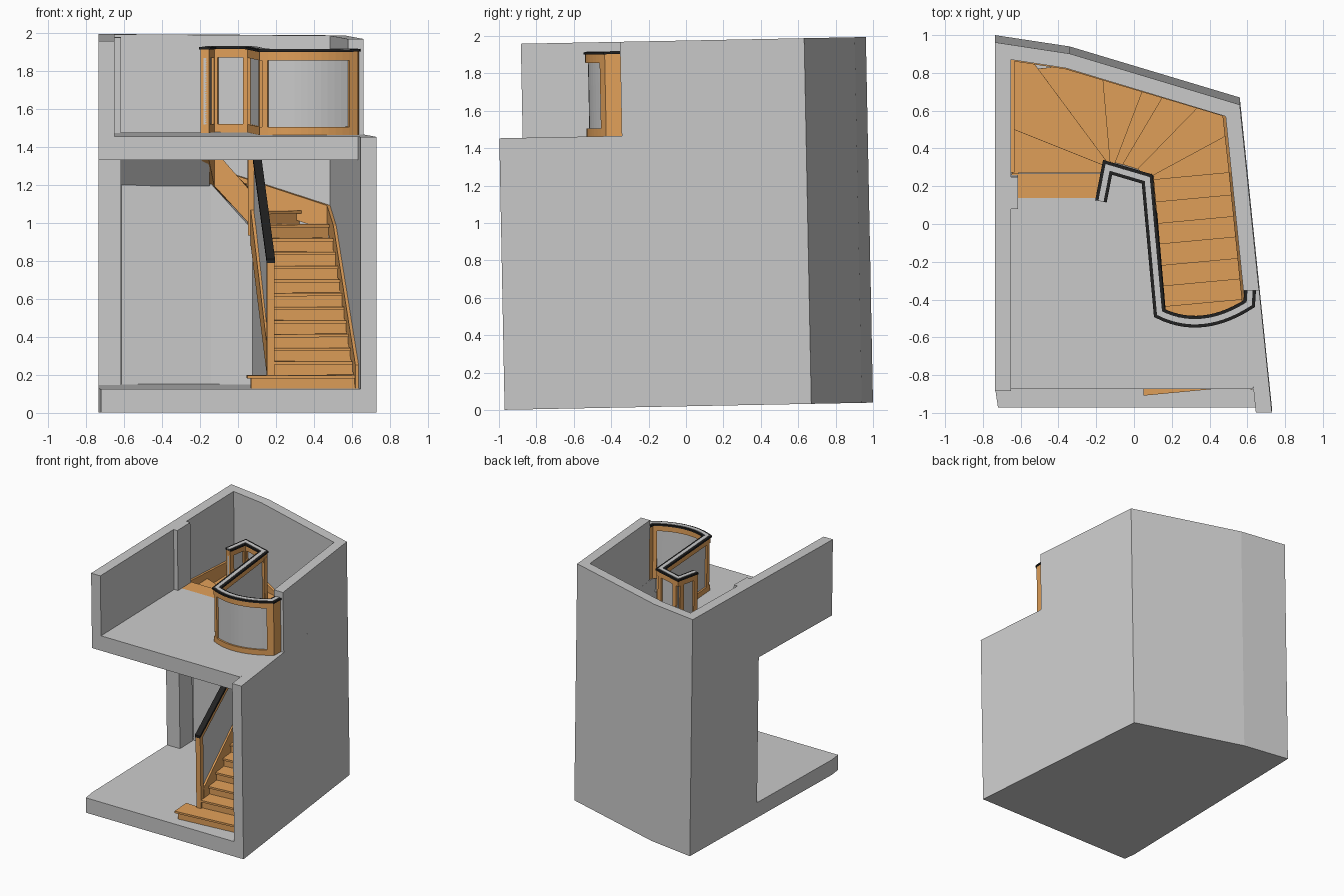
import bpy, bmesh, math
from mathutils import Vector, Matrix

if "Cube" in bpy.data.objects:
    bpy.data.objects.remove(bpy.data.objects["Cube"])

# the whole model leans very slightly forward
TILT = Matrix.Translation((0, 0, 0.02)) @ Matrix.Rotation(math.asin(0.0195), 4, 'X')


def material(name, rgb):
    m = bpy.data.materials.new(name)
    m.diffuse_color = (*rgb, 1)
    m.use_nodes = True
    m.node_tree.nodes["Principled BSDF"].inputs["Base Color"].default_value = m.diffuse_color
    return m


WOOD = material("wood", (0.75, 0.35, 0.10))
BLACK = material("black", (0.015, 0.015, 0.015))


def finish(name, bm, mat=None):
    bmesh.ops.recalc_face_normals(bm, faces=bm.faces)
    bm.transform(TILT)
    me = bpy.data.meshes.new(name)
    bm.to_mesh(me)
    bm.free()
    ob = bpy.data.objects.new(name, me)
    bpy.context.collection.objects.link(ob)
    if mat:
        me.materials.append(mat)
    return ob


def prism(name, pts, z0, z1, mat=None):
    """Vertical extrusion of a plan outline."""
    bm = bmesh.new()
    f = bm.faces.new([bm.verts.new((x, y, z0)) for x, y in pts])
    top = bmesh.ops.extrude_face_region(bm, geom=[f])["geom"]
    for v in top:
        if isinstance(v, bmesh.types.BMVert):
            v.co.z = z1
    return finish(name, bm, mat)


def band(name, pts, th, mat=None):
    """Upright mitred strip along (x, y, z_low, z_high) points."""
    bm, rings = bmesh.new(), []
    P = [Vector(p[:2]) for p in pts]
    for i, (x, y, lo, hi) in enumerate(pts):
        dirs = []
        if i > 0:
            dirs.append((P[i] - P[i - 1]).normalized())
        if i < len(P) - 1:
            dirs.append((P[i + 1] - P[i]).normalized())
        t = sum(dirs, Vector((0, 0))).normalized()
        n = Vector((-t.y, t.x)) * (th / 2 / max(0.4, t.dot(dirs[0])))
        rings.append([bm.verts.new((x + s * n.x, y + s * n.y, z))
                      for s, z in ((1, lo), (1, hi), (-1, hi), (-1, lo))])
    for a, b in zip(rings, rings[1:]):
        for k in range(4):
            bm.faces.new((a[k], a[(k + 1) % 4], b[(k + 1) % 4], b[k]))
    bm.faces.new(rings[0])
    bm.faces.new(rings[-1])
    return finish(name, bm, mat)


def lerp(a, b, t):
    return (a[0] + (b[0] - a[0]) * t, a[1] + (b[1] - a[1]) * t)


def wall_x(y):
    return 0.645 - (y + 0.97) * 0.1014


FLOOR, CEIL, UPPER, TOP = 0.125, 1.327, 1.452, 1.955
RAIL_TOP = 1.89

# ---- building shell
outer_back = [(-0.735, 1.0), (-0.34, 0.94), (0.56, 0.67)]
inner_back = [(0.485, 0.608), (-0.36, 0.863), (-0.65, 0.908)]
prism("lower_floor", outer_back + [(0.73, -0.97), (-0.72, -0.97), (-0.735, -0.87)], 0, FLOOR)
prism("lower_walls", outer_back + [(0.73, -0.97), (0.645, -0.97)] + inner_back +
      [(-0.65, 0.288), (-0.615, 0.288), (-0.615, 0.118), (-0.735, 0.118)], FLOOR, UPPER)
prism("upper_walls", outer_back + [(0.662, -0.315), (0.579, -0.315)] + inner_back +
      [(-0.65, 0.288), (-0.615, 0.288), (-0.615, 0.118), (-0.65, 0.118),
       (-0.65, -0.845), (-0.735, -0.845)], UPPER, TOP)

# ---- upper floor with stairwell edge following the balustrade
a, c, b = (0.135, -0.435), (0.36, -0.546), (0.61, -0.385)
curve = [lerp(lerp(a, c, k / 14), lerp(c, b, k / 14), k / 14) for k in range(15)]
corners = [(-0.175, 0.157), (-0.14, 0.337), (0.07, 0.275)]
rail_path = corners + curve + [(0.615, -0.31)]
prism("upper_floor", [(-0.735, -0.845), (0.632, -0.845), (0.592, -0.41)] + curve[-2::-1] +
      corners[::-1] + [(-0.175, 0.165), (-0.615, 0.165), (-0.615, 0.118), (-0.735, 0.118)],
      CEIL, UPPER)

# ---- upper balustrade
def along(z0, z1, pts=rail_path):
    return [(x, y, z0, z1) for x, y in pts]


band("rail_base", along(UPPER, 1.495), 0.045, WOOD)
band("rail_top_board", along(1.845, RAIL_TOP), 0.045, WOOD)
band("rail_glass", along(1.495, 1.845), 0.016)
band("rail_cap", along(RAIL_TOP, 1.903), 0.062, BLACK)
band("rail_cap_inlay", along(1.895, 1.906), 0.028)
for p, q in zip(corners + [curve[0]], corners[1:] + [curve[0], curve[1]]):
    L = math.dist(p, q)
    band("rail_post", along(1.48, 1.86, [p, lerp(p, q, min(0.9, 0.04 / L))]), 0.045, WOOD)
    if L > 0.1:
        band("rail_post", along(1.48, 1.86, [lerp(p, q, 1 - 0.04 / L), q]), 0.045, WOOD)
band("rail_end_post", along(UPPER, RAIL_TOP, [curve[-2], curve[-1], (0.615, -0.31)]), 0.045, WOOD)

# ---- stairs: nose lines run from the well (inner) to the wall (outer)
RISE = (UPPER - FLOOR) / 19
ys = [-0.76, -0.65, -0.54, -0.43, -0.32, -0.21, -0.095, 0.015, 0.13, 0.25]
noses = [((0.05, -0.905), (wall_x(-0.85), -0.85))]
noses += [((0.09 + (0.25 - y) * 0.088, y), (wall_x(y + 0.04), y + 0.04)) for y in ys]
noses += [((0.09, 0.27), (0.497, 0.49)), ((0.02, 0.31), (0.35, 0.649)),
          ((-0.06, 0.335), (0.16, 0.706)), ((-0.10, 0.345), (0.05, 0.739)),
          ((-0.125, 0.35), (-0.165, 0.804)), ((-0.135, 0.345), (-0.54, 0.891)),
          ((-0.15, 0.335), (-0.65, 0.535)), ((-0.15, 0.295), (-0.65, 0.295)),
          ((-0.175, 0.165), (-0.615, 0.165)), ((-0.175, 0.1), (-0.615, 0.1))]
wall_corner = {12: (0.485, 0.608), 16: (-0.36, 0.863), 17: (-0.65, 0.908)}


def back_line(i, t):
    """Nose line i moved a fraction t towards the next one."""
    return [lerp(noses[i][k], noses[i + 1][k], t) for k in (0, 1)]


for i in range(1, 20):
    z = FLOOR + RISE * i
    (p, q), t = noses[i - 1], (0.14 if i < 19 else 0)
    r, s = back_line(i, t)
    mid = [wall_corner[i]] if i in wall_corner else []
    end = [(0.045, -0.74)] if i == 1 else []
    prism(f"tread_{i}", [p, q] + mid + [s, r] + end, z - 0.016, z, WOOD)
    f0, f1 = back_line(i - 1, 0.14)
    if i == 1:
        g0, g1 = (0.065, -0.75), s
    else:
        g0, g1 = back_line(i - 1, 0.28)
    prism(f"riser_{i}", [f0, f1, g1, g0], z - RISE - (0.016 if i > 1 else 0), z - 0.016, WOOD)

# ---- strings against the walls and round the well
band("wall_string", [(0.628, -0.87, FLOOR, 0.25), (0.512, 0.29, 0.83, 0.96),
                     (0.478, 0.60, 0.93, 1.06), (-0.36, 0.855, 1.2, 1.33),
                     (-0.643, 0.90, 1.28, 1.41), (-0.643, 0.30, 1.33, UPPER)], 0.02, WOOD)
band("well_string", [(0.172, -0.72, 0.19, 0.35), (0.085, 0.262, 0.87, 1.06)], 0.04, WOOD)
band("well_string_turn", [(0.075, 0.262, 0.96, 1.14), (-0.14, 0.327, 1.17, 1.36),
                          (-0.175, 0.16, 1.32, 1.45)], 0.04, WOOD)

# ---- enclosed space below the stairs
band("under_stair_wall", [(-0.615, 0.31, FLOOR, 1.18), (-0.14, 0.325, FLOOR, 1.18),
                          (0.09, 0.262, FLOOR, 0.94), (0.172, -0.72, FLOOR, 0.22)], 0.03)
bm = bmesh.new()
ends = [[bm.verts.new((x, y, z)) for y, z in
         ((0.30, 1.17), (0.165, CEIL), (0.165, 1.436), (0.30, 1.436))] for x in (-0.615, -0.15)]
for k in range(4):
    bm.faces.new((ends[0][k], ends[0][(k + 1) % 4], ends[1][(k + 1) % 4], ends[1][k]))
for e in ends:
    bm.faces.new(e)
finish("landing_soffit", bm)

# ---- lower balustrade
band("bottom_newel", [(0.173, -0.76, FLOOR, 0.785), (0.169, -0.715, FLOOR, 0.81)], 0.04, WOOD)
band("top_newel", [(0.072, 0.285, 0.91, 1.86), (0.076, 0.24, 0.91, 1.86)], 0.045, WOOD)
band("lower_handrail", [(0.173, -0.765, 0.785, 0.805), (0.10, 0.09, 1.31, 1.33)], 0.045, BLACK)
band("lower_rail_board", [(0.172, -0.74, 0.755, 0.79), (0.10, 0.09, 1.27, 1.315)], 0.03, WOOD)
band("lower_glass", [(0.169, -0.72, 0.33, 0.76), (0.104, 0.09, 0.92, 1.28),
                     (0.09, 0.24, 1.03, CEIL)], 0.014)
